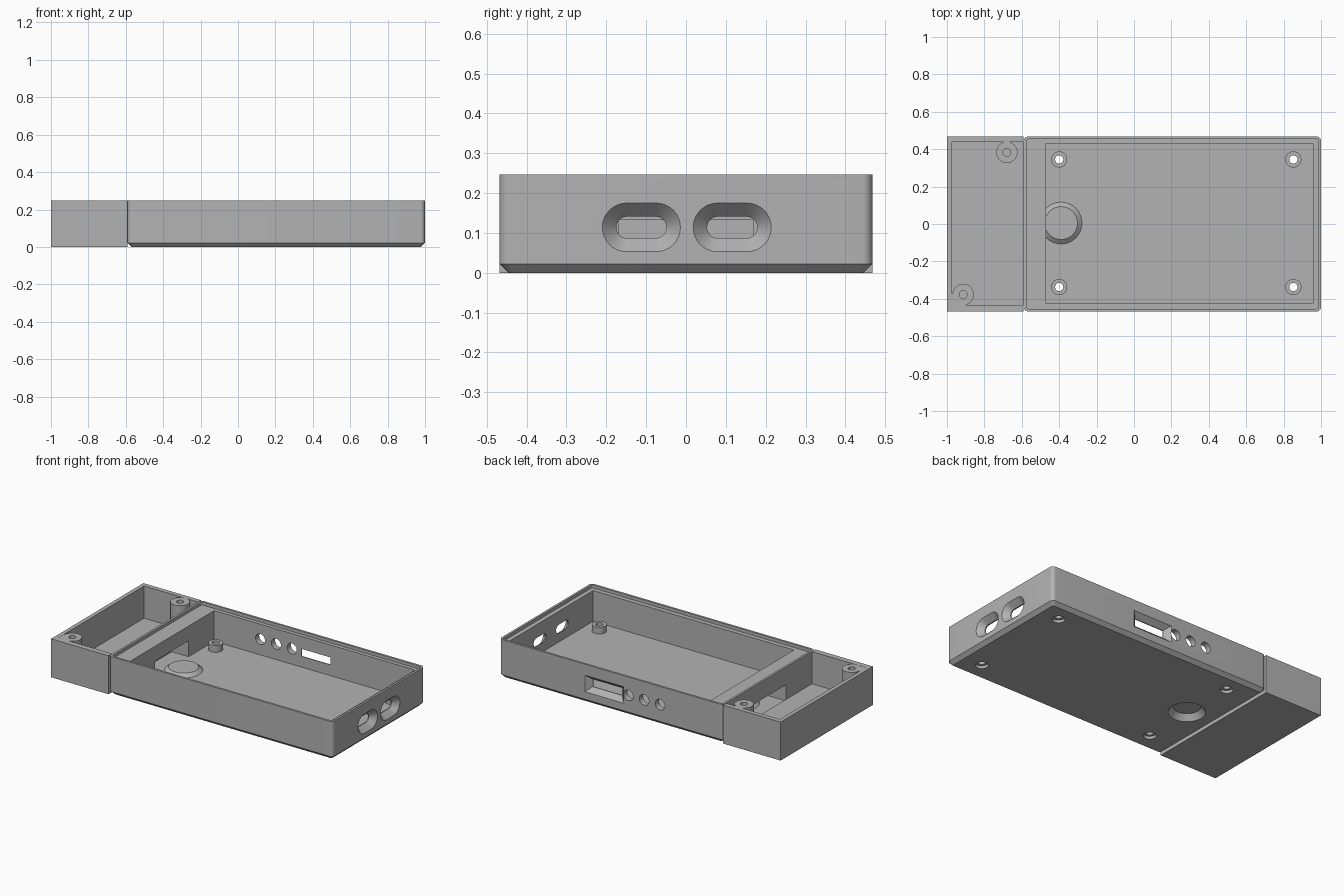
import bpy, bmesh
from math import cos, sin, pi

cube = bpy.data.objects.get("Cube")
if cube:
    bpy.data.objects.remove(cube, do_unlink=True)

grey = bpy.data.materials.new("plain grey")
grey.use_nodes = True
COLOR = (0.45, 0.45, 0.45, 1)
grey.diffuse_color = COLOR
grey.node_tree.nodes["Principled BSDF"].inputs["Base Color"].default_value = COLOR


def outline(cu, cv, hu, hv, r, steps=8):
    """Rounded rectangle; a circle or slot when r reaches the half size."""
    if r == 0:
        return [(cu + a * hu, cv + b * hv) for a, b in ((1, 1), (-1, 1), (-1, -1), (1, -1))]
    pts = []
    for i, (a, b) in enumerate(((1, 1), (-1, 1), (-1, -1), (1, -1))):
        for k in range(steps + 1):
            t = (i + k / steps) * pi / 2
            p = (cu + a * (hu - r) + r * cos(t), cv + b * (hv - r) + r * sin(t))
            if not pts or abs(p[0] - pts[-1][0]) + abs(p[1] - pts[-1][1]) > 1e-6:
                pts.append(p)
    if abs(pts[0][0] - pts[-1][0]) + abs(pts[0][1] - pts[-1][1]) < 1e-6:
        pts.pop()
    return pts


def loft(name, centre, sections, axis="Z"):
    """Solid through sections (half u, half v, radius, position along axis)."""
    place = {"Z": lambda u, v, w: (u, v, w),
             "X": lambda u, v, w: (w, u, v),
             "Y": lambda u, v, w: (u, w, v)}[axis]
    bm = bmesh.new()
    rings = []
    for hu, hv, r, w in sections:
        rings.append([bm.verts.new(place(u, v, w)) for u, v in outline(*centre, hu, hv, r)])
    n = len(rings[0])
    for lo, hi in zip(rings, rings[1:]):
        for i in range(n):
            j = (i + 1) % n
            bm.faces.new((lo[i], lo[j], hi[j], hi[i]))
    bm.faces.new(rings[0])
    bm.faces.new(rings[-1])
    bmesh.ops.recalc_face_normals(bm, faces=bm.faces)
    mesh = bpy.data.meshes.new(name)
    bm.to_mesh(mesh)
    bm.free()
    mesh.materials.append(grey)
    obj = bpy.data.objects.new(name, mesh)
    bpy.context.collection.objects.link(obj)
    return obj


def box(name, x0, x1, y0, y1, z0, z1):
    hx, hy = (x1 - x0) / 2, (y1 - y0) / 2
    return loft(name, ((x0 + x1) / 2, (y0 + y1) / 2), [(hx, hy, 0, z0), (hx, hy, 0, z1)])


def rod(name, x, y, sections, axis="Z"):
    return loft(name, (x, y), [(r, r, r, w) for r, w in sections], axis)


def combine(target, tool, operation="DIFFERENCE"):
    """Apply a boolean and remove the tool."""
    tool.hide_render = True
    mod = target.modifiers.new("boolean", "BOOLEAN")
    mod.operation, mod.solver, mod.object = operation, "EXACT", tool
    graph = bpy.context.evaluated_depsgraph_get()
    mesh = bpy.data.meshes.new_from_object(target.evaluated_get(graph))
    target.modifiers.clear()
    target.data = mesh
    bpy.data.objects.remove(tool, do_unlink=True)


TOP, FLOOR = 0.247, 0.03
MID, HALF = 0.205, 0.795

# Main case: rounded upright corners and a chamfered underside
case = loft("main_case", (MID, 0), [(HALF - 0.022, 0.446, 0.012, 0),
                                    (HALF, 0.468, 0.025, 0.022),
                                    (HALF, 0.468, 0.025, TOP)])
# Interior and stepped rim
combine(case, box("interior", -0.47, 0.957, -0.425, 0.43, FLOOR, 0.3))
combine(case, loft("rim_step", (MID, 0), [(HALF - 0.014, 0.454, 0.015, TOP - 0.02),
                                          (HALF - 0.014, 0.454, 0.015, 0.3)]))
# Cable opening through the thick partition
combine(case, box("cable_opening", -0.62, -0.46, -0.17, 0.17, FLOOR, 0.132))

# Two flared slots in the end wall
for y in (-0.112, 0.116):
    combine(case, loft("slot", (y, 0.114), [(0.063, 0.027, 0.027, 0.93),
                                            (0.063, 0.027, 0.027, 0.964),
                                            (0.098, 0.061, 0.061, 1.0),
                                            (0.098, 0.061, 0.061, 1.02)], "X"))

# Flared rectangular port and three round holes in the back wall
combine(case, loft("port", (0.253, 0.123), [(0.104, 0.024, 0, 0.4),
                                            (0.104, 0.024, 0, 0.436),
                                            (0.138, 0.053, 0, 0.468),
                                            (0.138, 0.053, 0, 0.49)], "Y"))
for x in (-0.143, -0.03, 0.082):
    combine(case, rod("round_hole", x, 0.13, [(0.034, 0.4), (0.034, 0.5)], "Y"))

# Screw posts with through holes and recessed heads below
for x in (-0.4, 0.852):
    for y in (-0.337, 0.345):
        combine(case, rod("post", x, y, [(0.043, 0.015), (0.043, 0.073)]), "UNION")
        combine(case, rod("screw_hole", x, y, [(0.038, -0.02), (0.038, 0.018),
                                               (0.022, 0.0185), (0.022, 0.1)]))

# Finger dish: raised inside, hollow underneath
combine(case, rod("dish", -0.39, 0.005, [(0.112, 0.02), (0.112, FLOOR), (0.088, 0.05)]), "UNION")
combine(case, rod("dish_hollow", -0.39, 0.005, [(0.112, -0.02), (0.108, 0), (0.08, 0.036)]))

# Side tray, open toward the case
tray = box("side_tray", -1.0, -0.592, -0.468, 0.468, 0, TOP)
combine(tray, box("tray_interior", -0.974, -0.55, -0.432, 0.438, 0.04, 0.3))
# Tray screw posts, one tied into the corner
combine(tray, box("corner_web", -0.985, -0.915, -0.445, -0.375, 0.02, TOP - 0.001), "UNION")
for x, y in ((-0.68, 0.383), (-0.913, -0.377)):
    combine(tray, rod("tray_post", x, y, [(0.057, 0.02), (0.057, TOP - 0.0005)]), "UNION")
    combine(tray, rod("tray_hole", x, y, [(0.021, 0.06), (0.021, 0.3)]))

# Smooth curved walls, keep edges crisp
bpy.ops.object.select_all(action="DESELECT")
for part in (case, tray):
    part.select_set(True)
    bpy.context.view_layer.objects.active = part
bpy.ops.object.shade_smooth_by_angle(angle=pi / 7)
